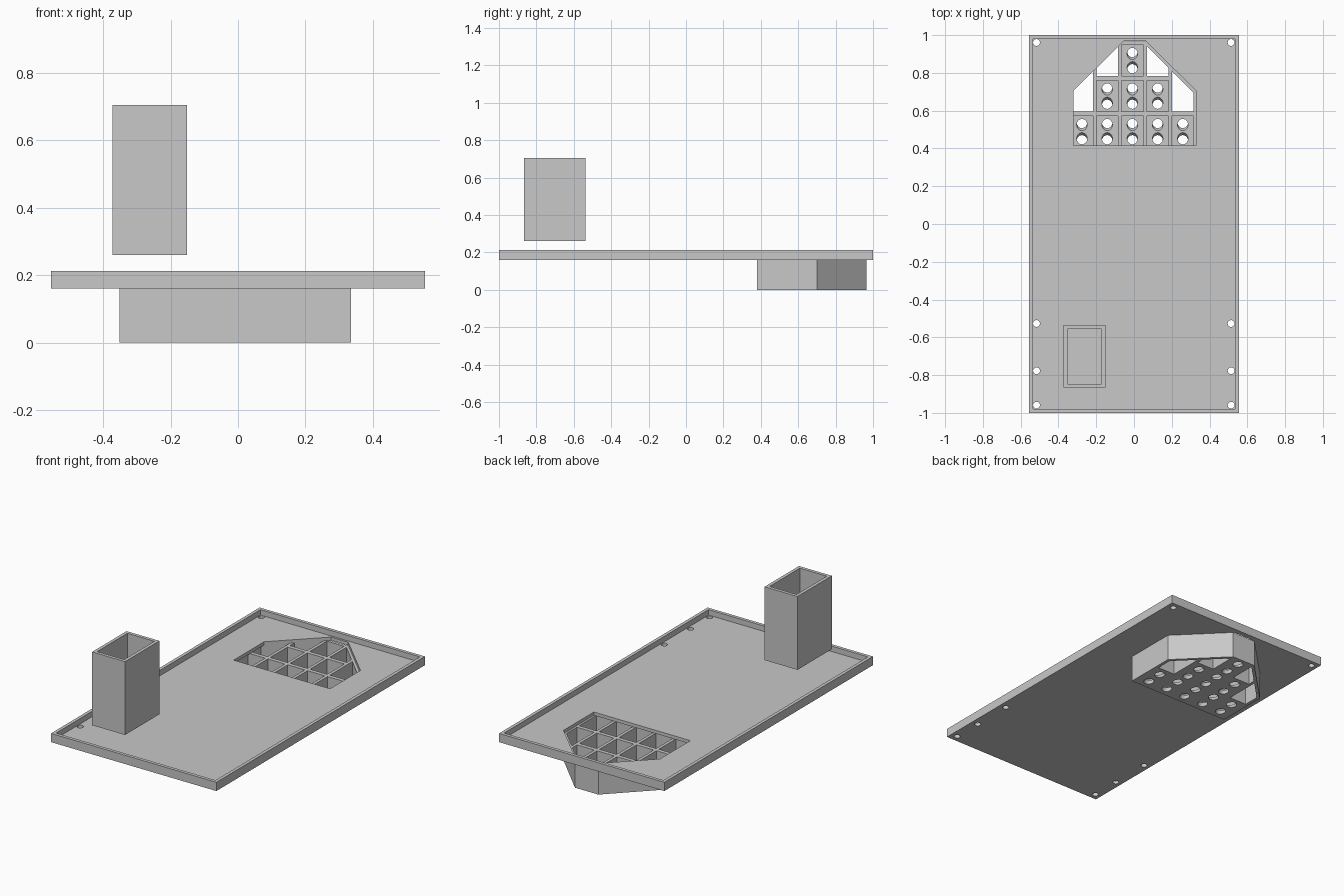
import bpy
import bmesh
import math
from mathutils import Vector

old = bpy.data.objects.get("Cube")
if old:
    bpy.data.objects.remove(old, do_unlink=True)

grey = bpy.data.materials.new("light grey")
grey.use_nodes = True
colour = (0.58, 0.58, 0.58, 1)
grey.diffuse_color = colour
grey.node_tree.nodes["Principled BSDF"].inputs["Base Color"].default_value = colour


def prism(bm, low, z0, z1, high=None):
    """Solid between a lower outline and an upper one."""
    a = [bm.verts.new((x, y, z0)) for x, y in low]
    b = [bm.verts.new((x, y, z1)) for x, y in (high or low)]
    n = len(a)
    faces = [bm.faces.new(a[::-1]), bm.faces.new(b)]
    for i in range(n):
        j = (i + 1) % n
        faces.append(bm.faces.new((a[i], a[j], b[j], b[i])))
    return faces


def rect(x0, x1, y0, y1):
    return [(x0, y0), (x1, y0), (x1, y1), (x0, y1)]


def ellipse(cx, cy, rx, ry, n=24):
    angles = [math.tau * i / n for i in range(n)]
    return [(cx + rx * math.cos(a), cy + ry * math.sin(a)) for a in angles]


def house(cx, half, top_half, y0, y1, y2):
    """Rectangle with two chamfered back corners."""
    return [(cx - half, y0), (cx + half, y0), (cx + half, y1),
            (cx + top_half, y2), (cx - top_half, y2), (cx - half, y1)]


def make(name, bm):
    mesh = bpy.data.meshes.new(name)
    bmesh.ops.recalc_face_normals(bm, faces=bm.faces)
    bm.to_mesh(mesh)
    bm.free()
    mesh.materials.append(grey)
    obj = bpy.data.objects.new(name, mesh)
    bpy.context.scene.collection.objects.link(obj)
    return obj


def cut(obj, bm):
    """Subtract the solids in bm from obj."""
    cutter = make("cutter", bm)
    cutter.hide_render = True
    mod = obj.modifiers.new("cut", "BOOLEAN")
    mod.operation = "DIFFERENCE"
    mod.solver = "EXACT"
    mod.object = cutter
    bpy.context.view_layer.objects.active = obj
    bpy.ops.object.modifier_apply(modifier=mod.name)
    bpy.data.objects.remove(cutter, do_unlink=True)


WALL = 0.02
BASE, FLOOR, RIM = 0.16, 0.18, 0.213

# Shallow tray with a raised rim
bm = bmesh.new()
prism(bm, rect(-0.555, 0.555, -1, 1), BASE, RIM)
tray = make("tray", bm)
bm = bmesh.new()
prism(bm, rect(-0.535, 0.535, -0.98, 0.98), FLOOR, 0.3)
cut(tray, bm)

# Opening above the pod and screw holes along the long sides
bm = bmesh.new()
prism(bm, house(0.004, 0.324, 0.058, 0.415, 0.706, 0.968), 0.1, 0.2)
for x in (-0.516, 0.514):
    for y in (-0.959, -0.777, -0.527, 0.961):
        prism(bm, ellipse(x, y, 0.018, 0.018), 0.1, 0.2)
cut(tray, bm)

# Pod hanging under the tray
CX, HALF, BACK = -0.0085, 0.3435, 0.965
bm = bmesh.new()
prism(bm, house(CX, HALF, HALF - 0.265, 0.38, 0.70, BACK), 0, BASE)
pod = make("cell_pod", bm)

# Grid of cells, open underneath where the chamfers cross them
cells = bmesh.new()
bores = bmesh.new()
PITCH_X, PITCH_Y = 0.1335, 0.188
for row, reach in enumerate((2, 2, 1)):
    cy = 0.489 + row * PITCH_Y
    for col in range(-reach, reach + 1):
        cx = CX + col * PITCH_X
        is_open = row > 0 and abs(col) == 3 - row
        y1 = cy + 0.082
        if is_open and row == 1:
            y1 += 0.07
        cell = bmesh.new()
        prism(cell, rect(cx - 0.0575, cx + 0.0575, cy - 0.082, y1),
              -0.1 if is_open else WALL, 0.25)
        if is_open:
            side = math.copysign(1, col)
            point = Vector((CX + side * (HALF - 0.025), 0.70, 0))
            bmesh.ops.bisect_plane(cell, geom=cell.verts[:] + cell.edges[:] + cell.faces[:],
                                   plane_co=point, plane_no=(side, 1, 0), clear_outer=True)
            bmesh.ops.holes_fill(cell, edges=cell.edges, sides=0)
        part = bpy.data.meshes.new("cell")
        bmesh.ops.recalc_face_normals(cell, faces=cell.faces)
        cell.to_mesh(part)
        cell.free()
        cells.from_mesh(part)
        bpy.data.meshes.remove(part)
        if not is_open:
            # Pair of slanted bores that spread apart downward
            for s in (-1, 1):
                prism(bores, ellipse(cx, cy + s * 0.053, 0.028, 0.031), -0.005, WALL + 0.005,
                      ellipse(cx, cy + s * 0.033, 0.028, 0.031))
cut(pod, cells)
cut(pod, bores)

# Tall open-topped box above the front of the tray
bm = bmesh.new()
prism(bm, rect(-0.373, -0.152, -0.866, -0.536), 0.26, 0.705)
box = make("tall_box", bm)
bm = bmesh.new()
prism(bm, rect(-0.353, -0.172, -0.846, -0.556), 0.28, 0.8)
cut(box, bm)
